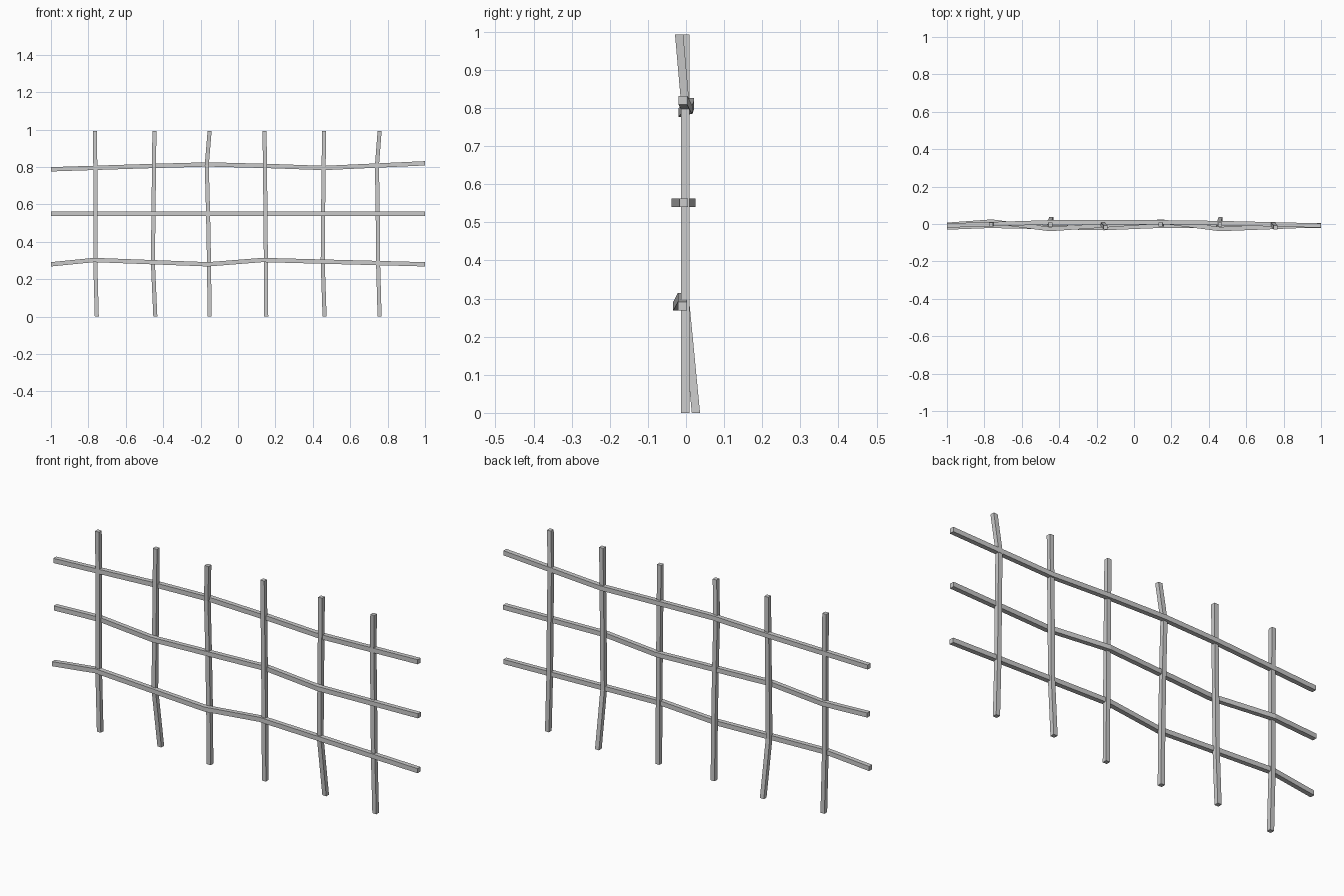
import bpy, bmesh
from mathutils import Vector


def bent_bar(name, pts, axis, half):
    """Square bar swept along a slightly bent path, with flat ends."""
    bm = bmesh.new()
    rings = []
    for p in pts:
        ring = []
        for a, b in ((-1, -1), (1, -1), (1, 1), (-1, 1)):
            off = (a * half, b * half, 0) if axis == 'Z' else (0, a * half, b * half)
            ring.append(bm.verts.new(Vector(p) + Vector(off)))
        rings.append(ring)
    for r, s in zip(rings, rings[1:]):
        for i in range(4):
            j = (i + 1) % 4
            bm.faces.new((r[i], r[j], s[j], s[i]))
    bm.faces.new(rings[0][::-1])
    bm.faces.new(rings[-1])
    bmesh.ops.recalc_face_normals(bm, faces=bm.faces)
    me = bpy.data.meshes.new(name)
    bm.to_mesh(me)
    bm.free()
    ob = bpy.data.objects.new(name, me)
    bpy.context.collection.objects.link(ob)


# Upright stakes: x at four heights, plus y of the foot and the tip
HEIGHTS = (0, 0.29, 0.55, 0.81, 0.992)
stakes = [
    ((-0.755, -0.763, -0.763, -0.763, -0.765), -0.002, -0.002),
    ((-0.442, -0.455, -0.452, -0.449, -0.447), 0.026, -0.002),
    ((-0.152, -0.155, -0.16, -0.167, -0.152), -0.002, -0.018),
    ((0.151, 0.149, 0.147, 0.144, 0.142), -0.002, -0.002),
    ((0.463, 0.453, 0.455, 0.458, 0.46), 0.026, -0.002),
    ((0.757, 0.749, 0.747, 0.743, 0.757), -0.002, -0.018),
]
for n, (xs, foot, tip) in enumerate(stakes):
    ys = (foot, -0.002, -0.002, -0.002, tip)
    bent_bar(f"upright_{n + 1}", list(zip(xs, ys, HEIGHTS)), 'Z', 0.0108)

# Cross rails woven gently along the uprights
rails = {
    "top_rail": [(-1, -0.008, 0.788), (-0.45, 0.009, 0.806), (-0.16, 0.009, 0.814),
                 (0.15, 0.009, 0.806), (0.46, 0.005, 0.795), (1, -0.008, 0.82)],
    "middle_rail": [(-1, -0.004, 0.551), (-0.76, 0.013, 0.551), (-0.45, -0.027, 0.551),
                    (0.15, 0.013, 0.551), (0.46, -0.027, 0.551), (1, -0.006, 0.551)],
    "bottom_rail": [(-1, -0.019, 0.28), (-0.77, -0.01, 0.303), (-0.16, -0.022, 0.28),
                    (0.13, -0.01, 0.303), (1, -0.009, 0.28)],
}
for name, pts in rails.items():
    bent_bar(name, pts, 'X', 0.0115)
